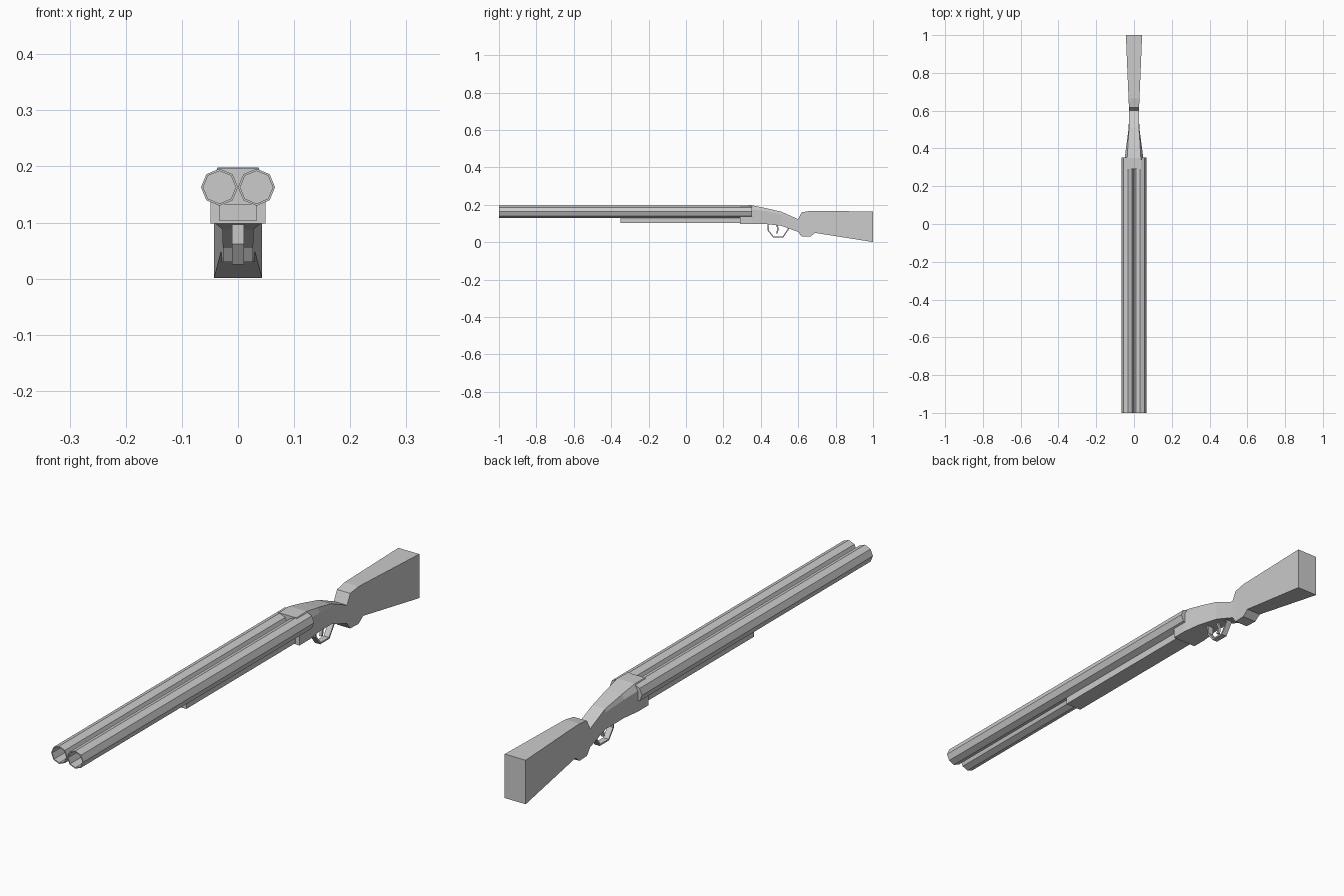
import bpy, bmesh, math

cube = bpy.data.objects.get("Cube")
if cube:
    bpy.data.objects.remove(cube, do_unlink=True)

GREY = (0.6, 0.6, 0.6, 1)
mat = bpy.data.materials.new("plain grey")
mat.use_nodes = True
mat.diffuse_color = GREY
mat.node_tree.nodes["Principled BSDF"].inputs["Base Color"].default_value = GREY


def finish(name, bm):
    bmesh.ops.recalc_face_normals(bm, faces=bm.faces)
    mesh = bpy.data.meshes.new(name)
    bm.to_mesh(mesh)
    bm.free()
    mesh.materials.append(mat)
    ob = bpy.data.objects.new(name, mesh)
    bpy.context.collection.objects.link(ob)
    return ob


def loft(name, rings, closed=False):
    """Skin matching rings of points; cap the ends unless the path is closed."""
    bm = bmesh.new()
    loops = [[bm.verts.new(p) for p in ring] for ring in rings]
    n = len(loops[0])
    pairs = list(zip(loops, loops[1:])) + ([(loops[-1], loops[0])] if closed else [])
    for a, b in pairs:
        for i in range(n):
            j = (i + 1) % n
            bm.faces.new((a[i], a[j], b[j], b[i]))
    if not closed:
        bm.faces.new(loops[0])
        bm.faces.new(loops[-1])
    return finish(name, bm)


def octagon(cx, y, r, z=0.163):
    return [(cx + r * math.cos(k * math.pi / 4), y, z + r * math.sin(k * math.pi / 4))
            for k in range(8)]


def box_ring(y, w, z0, z1):
    return [(-w, y, z0), (w, y, z0), (w, y, z1), (-w, y, z1)]


# Twin hollow octagonal barrels
for side, sx in (("left", 1), ("right", -1)):
    cx = sx * 0.033
    loft(side + "_barrel", [octagon(cx, 0.352, 0.033), octagon(cx, -1, 0.033),
                            octagon(cx, -1, 0.029), octagon(cx, 0.28, 0.029)])

# Fore-end under the barrels
loft("fore_end", [box_ring(-0.35, 0.033, 0.103, 0.133), box_ring(0.30, 0.033, 0.103, 0.133)])

# Receiver and stock: y, half width, half width of top, bottom, shoulder, top
stations = [
    (0.29, 0.049, 0.036, 0.098, 0.175, 0.197),
    (0.35, 0.049, 0.036, 0.098, 0.175, 0.198),
    (0.42, 0.040, 0.032, 0.098, 0.166, 0.184),
    (0.51, 0.028, 0.026, 0.088, 0.150, 0.163),
    (0.60, 0.027, 0.027, 0.055, 0.115, 0.123),
    (0.618, 0.027, 0.027, 0.030, 0.150, 0.160),
    (0.665, 0.029, 0.029, 0.030, 0.158, 0.168),
    (0.69, 0.030, 0.030, 0.050, 0.158, 0.168),
    (1.0, 0.043, 0.043, 0.001, 0.155, 0.164),
]
loft("receiver_and_stock",
     [[(-w, y, z0), (w, y, z0), (w, y, zs), (t, y, z1), (-t, y, z1), (-w, y, zs)]
      for y, w, t, z0, zs, z1 in stations])

# Trigger guard: flat strip following an open polygon
outer = [(0.435, 0.100), (0.437, 0.062), (0.466, 0.025), (0.520, 0.025),
         (0.548, 0.066), (0.556, 0.085)]
inner = [(0.442, 0.100), (0.443, 0.064), (0.469, 0.031), (0.517, 0.031),
         (0.542, 0.068), (0.549, 0.085)]
loft("trigger_guard",
     [[(-0.011, *o), (0.011, *o), (0.011, *i), (-0.011, *i)] for o, i in zip(outer, inner)])

# Curved trigger
path = [(0.483, 0.100), (0.492, 0.072), (0.486, 0.046)]
loft("trigger", [[(-0.005, y - 0.004, z), (0.005, y - 0.004, z),
                  (0.005, y + 0.004, z), (-0.005, y + 0.004, z)] for y, z in path])
